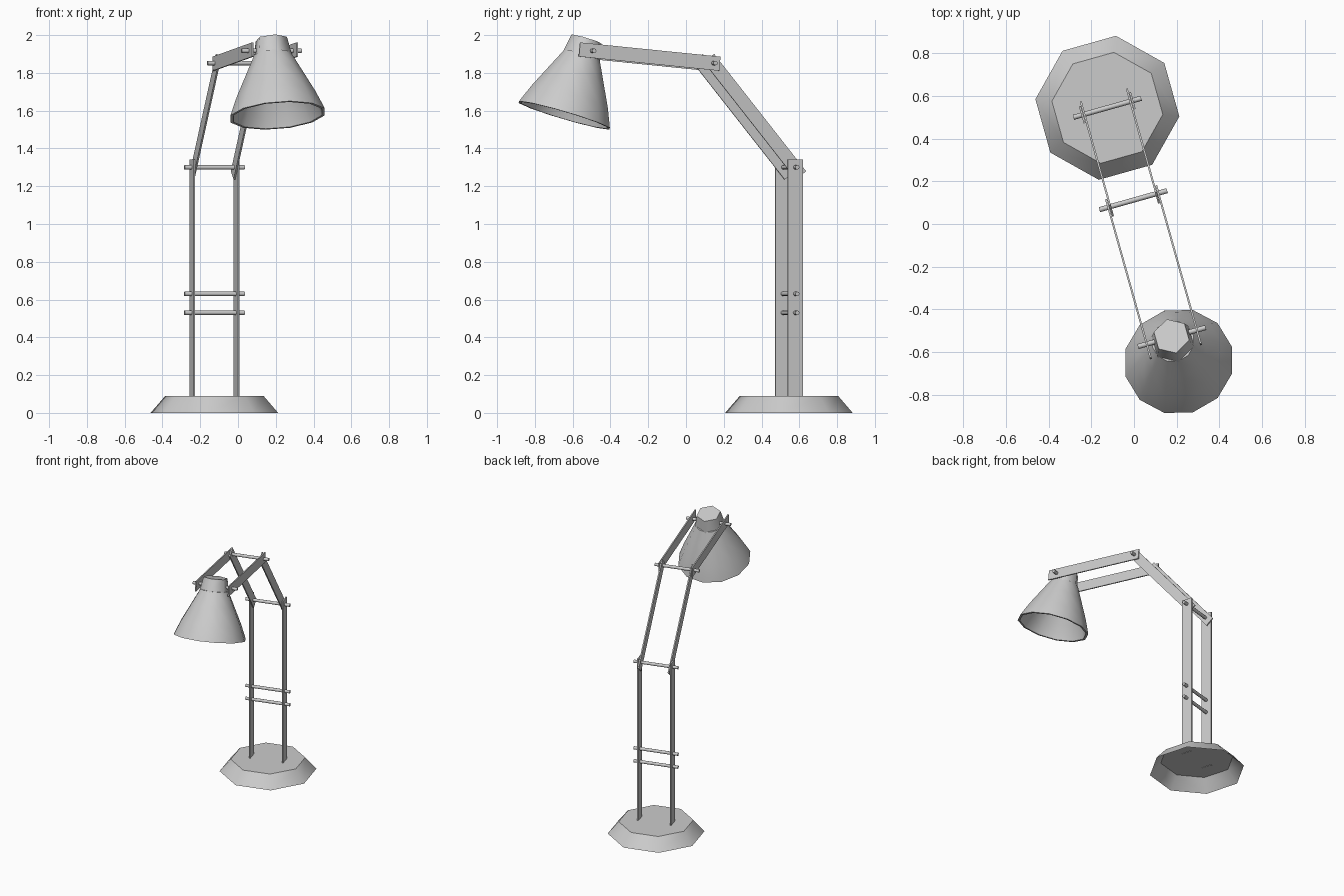
import bpy, bmesh
from math import sin, cos, radians, pi, atan2, hypot
from mathutils import Matrix, Vector

if "Cube" in bpy.data.objects:
    bpy.data.objects.remove(bpy.data.objects["Cube"])

# Whole lamp is laid out along local -y, then turned about z at the base centre
FRAME = Matrix.Translation((-0.125, 0.545, 0)) @ Matrix.Rotation(radians(15.7), 4, 'Z')
HALF = 0.122      # half distance between the paired bars
THICK = 0.009     # bar thickness


def finish(name, bm, local=Matrix(), smooth=None):
    bmesh.ops.recalc_face_normals(bm, faces=bm.faces)
    mesh = bpy.data.meshes.new(name)
    bm.to_mesh(mesh)
    bm.free()
    ob = bpy.data.objects.new(name, mesh)
    bpy.context.collection.objects.link(ob)
    ob.matrix_world = FRAME @ local
    if smooth:
        bpy.ops.object.select_all(action='DESELECT')
        ob.select_set(True)
        bpy.context.view_layer.objects.active = ob
        bpy.ops.object.shade_smooth_by_angle(angle=radians(smooth))
    return ob


def lathe(name, profile, sides, offset, local=Matrix(), caps=(), smooth=None):
    """Rings of (radius, height) bridged together; caps lists ring indices to fill."""
    bm = bmesh.new()
    rings = []
    for r, z in profile:
        angles = [radians(offset) + 2 * pi * i / sides for i in range(sides)]
        rings.append([bm.verts.new((r * cos(a), r * sin(a), z)) for a in angles])
    for a, b in zip(rings, rings[1:]):
        for i in range(sides):
            j = (i + 1) % sides
            bm.faces.new((a[i], a[j], b[j], b[i]))
    for c in caps:
        bm.faces.new(rings[c])
    return finish(name, bm, local, smooth)


def bar_pair(name, p, q, width, over_p, over_q, half):
    """Two flat bars from p to q, points given as (forward distance, height)."""
    dy, dz = -(q[0] - p[0]), q[1] - p[1]
    length = hypot(dy, dz)
    total = length + over_p + over_q
    mid = (length + over_q - over_p) / 2 / length
    for side, x in (("left", -half), ("right", half)):
        bm = bmesh.new()
        bmesh.ops.create_cube(bm, size=1)
        bmesh.ops.scale(bm, vec=(THICK, total, width), verts=bm.verts)
        local = (Matrix.Translation((x, -p[0] + dy * mid, p[1] + dz * mid))
                 @ Matrix.Rotation(atan2(dz, dy), 4, 'X'))
        finish(f"{side}_{name}", bm, local)


def rod(name, s, z):
    bm = bmesh.new()
    bmesh.ops.create_cone(bm, cap_ends=True, segments=8, radius1=0.012,
                          radius2=0.012, depth=0.33)
    finish(name, bm, Matrix.Translation((0, -s, z)) @ Matrix.Rotation(pi / 2, 4, 'Y'), 50)


# Base: octagonal shell, open underneath
lathe("base", [(0.34, 0), (0.262, 0.09)], 8, 22.5, caps=[1], smooth=45)

# Arms
elbow, wrist, head = (0, 1.30), (0.45, 1.852), (1.117, 1.917)
bar_pair("post", (0, 0.088), elbow, 0.082, 0, 0.042, HALF)
bar_pair("middle_arm", elbow, wrist, 0.07, 0.055, 0.032, HALF - 0.010)
bar_pair("upper_arm", wrist, head, 0.075, 0.035, 0.07, HALF)

# Cross rods
rod("lower_rod", 0, 0.53)
rod("second_rod", 0, 0.63)
rod("elbow_rod", *elbow)
rod("wrist_rod", *wrist)
rod("head_rod", *head)

# Lamp head, tilted about its rim centre
tilt = Matrix.Translation((0, -1.236, 1.575)) @ Matrix.Rotation(radians(-17), 4, 'X')
outer = [(0.10, 0.335), (0.15, 0.235), (0.215, 0.105), (0.247, 0.03), (0.259, 0)]
inner = [(0.243, 0), (0.233, 0.03), (0.202, 0.10), (0.139, 0.225), (0.09, 0.32)]
lathe("shade", outer + inner, 12, 0, tilt, caps=[0, 9], smooth=45)
lathe("socket_cap", [(0.105, 0.325), (0.086, 0.422)], 6, 30, tilt, caps=[0, 1], smooth=65)
